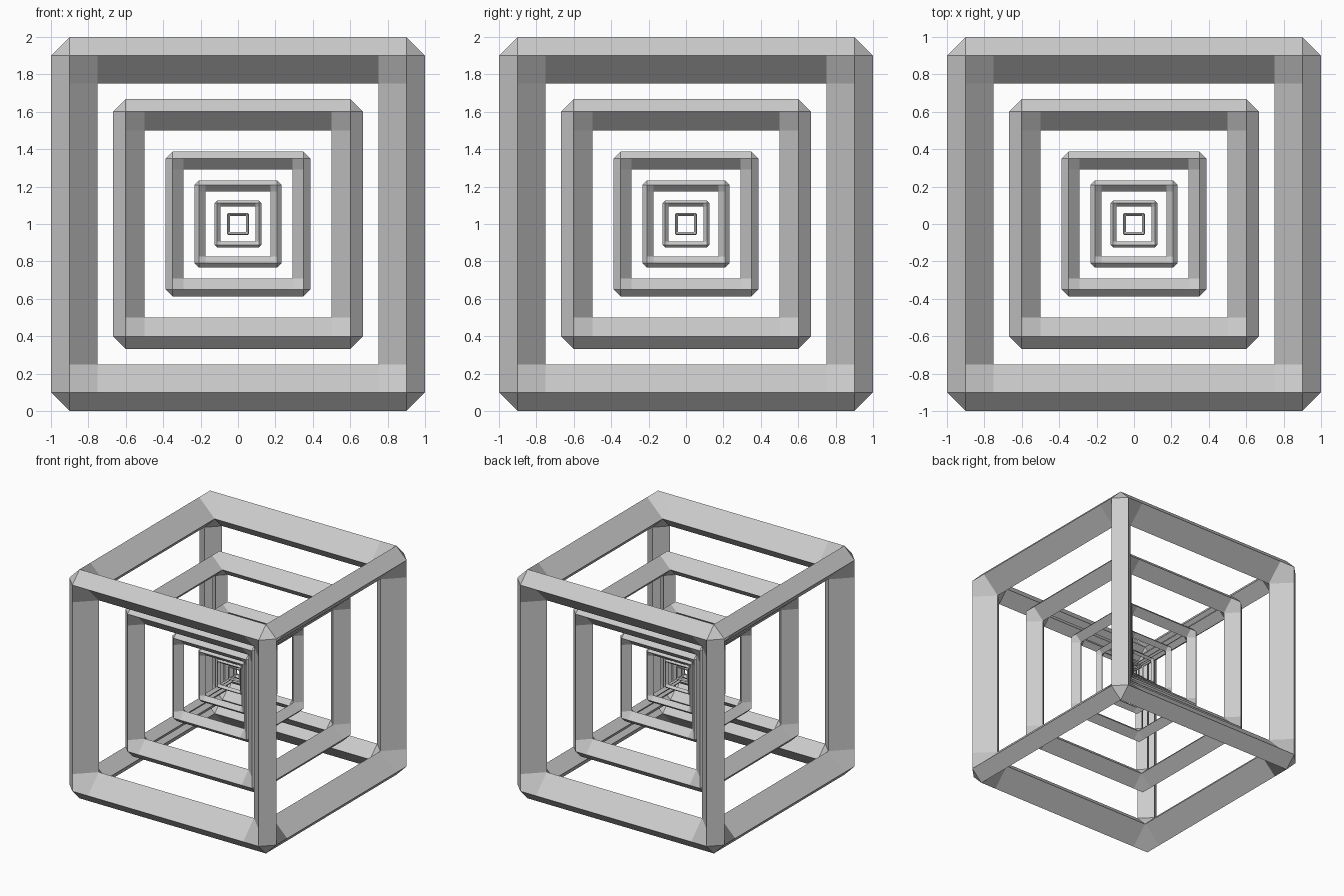
import bpy, bmesh
from mathutils import Vector
from itertools import product

if "Cube" in bpy.data.objects:
    bpy.data.objects.remove(bpy.data.objects["Cube"])

CENTRE = Vector((0, 0, 1))
O, I = 0.9, 0.75          # outer corner inset and opening half-size
D = 0.85                  # depth of the bars' inner edges

# One third of one octant of a unit frame; the rest follows by axis cycling and mirroring
PATCH = [
    [(O, O, 1), (I, O, 1), (I, I, D), (O, I, 1)],                            # corner facet
    [(I, O, 1), (0, O, 1), (0, I, D), (I, I, D)],                            # bar side
    [(O, I, 1), (I, I, D), (I, 0, D), (O, 0, 1)],                            # bar side
    [(0, O, 1), (I, O, 1), (O, O, 1), (O, 1, O), (I, 1, O), (0, 1, O)],      # bar outer face
    [(0, I, D), (I, I, D), (I, D, I), (0, D, I)],                            # bar inner face
]
CORNERS = [
    [(O, O, 1), (O, 1, O), (1, O, O)],                                       # outer corner
    [(I, I, D), (I, D, I), (D, I, I)],                                       # inner corner
]


def cycle(p, k):
    return p[k:] + p[:k]


def cube_frame(name, half):
    octant = [[cycle(p, k) for p in f] for k in range(3) for f in PATCH] + CORNERS
    bm = bmesh.new()
    for signs in product((1, -1), repeat=3):
        for face in octant:
            bm.faces.new([bm.verts.new([c * s * half for c, s in zip(p, signs)])
                          for p in face])
    bmesh.ops.remove_doubles(bm, verts=bm.verts, dist=half * 0.001)
    bmesh.ops.recalc_face_normals(bm, faces=bm.faces)
    mesh = bpy.data.meshes.new(name)
    bm.to_mesh(mesh)
    bm.free()
    obj = bpy.data.objects.new(name, mesh)
    obj.location = CENTRE
    bpy.context.collection.objects.link(obj)


# Nested frames, largest to smallest
for n, half in enumerate((1.0, 0.667, 0.388, 0.233, 0.125, 0.058), 1):
    cube_frame(f"cube_frame_{n}", half)
